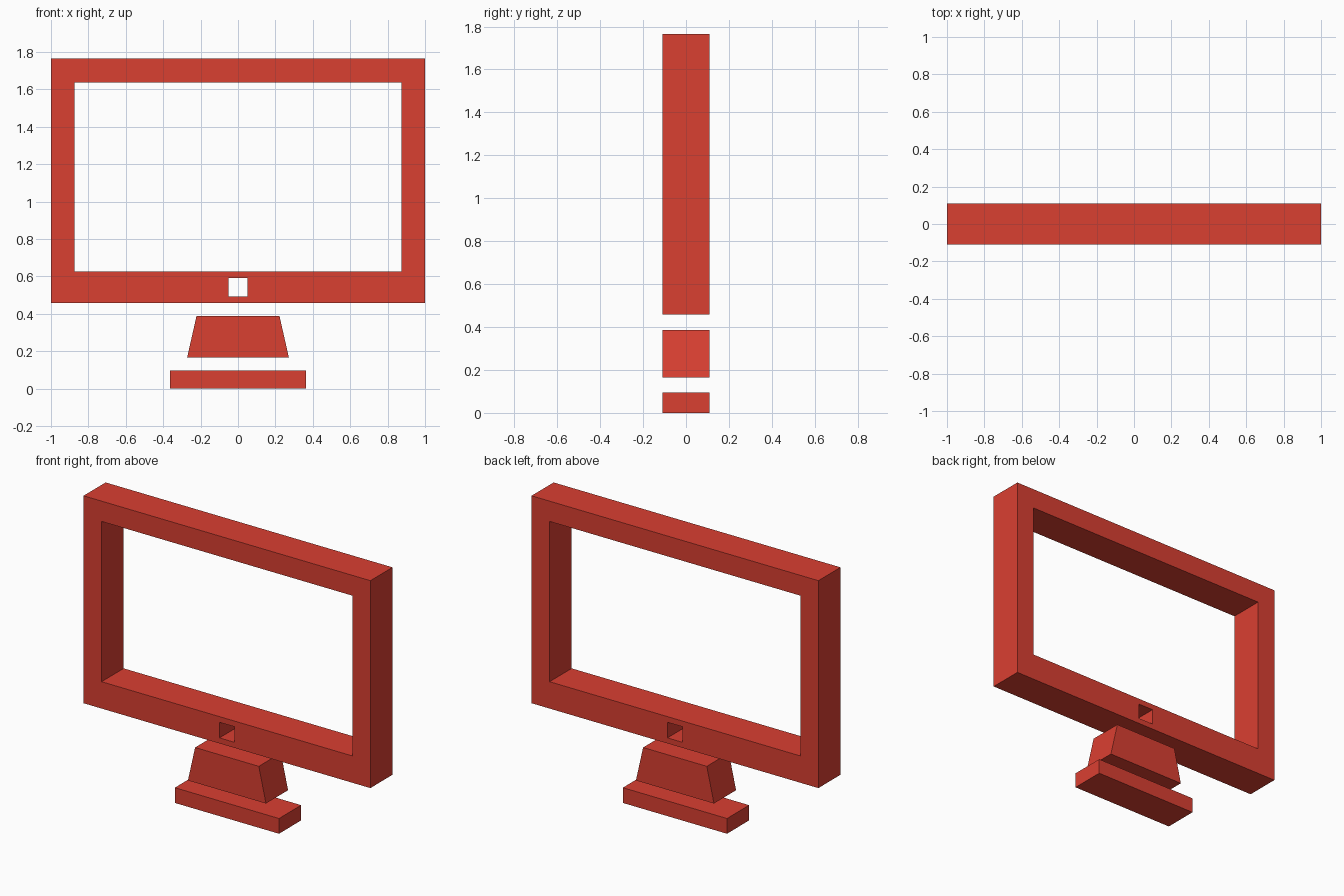
import bpy, bmesh, math
from mathutils import Matrix

if "Cube" in bpy.data.objects:
    bpy.data.objects.remove(bpy.data.objects["Cube"])

HALF_DEPTH = 0.11

red = bpy.data.materials.new("red")
red.diffuse_color = (0.70, 0.050, 0.031, 1.0)
red.use_nodes = True
red.node_tree.nodes["Principled BSDF"].inputs["Base Color"].default_value = red.diffuse_color


def box(half_width, bottom, top):
    return trapezoid(half_width, half_width, bottom, top)


def trapezoid(half_bottom, half_top, bottom, top):
    return [(-half_bottom, bottom), (half_bottom, bottom), (half_top, top), (-half_top, top)]


def extruded_part(name, *loops):
    """Extrude front outlines (x, z) through the depth; inner loops become holes."""
    curve = bpy.data.curves.new(name + "_profile", "CURVE")
    curve.dimensions = "2D"
    curve.fill_mode = "BOTH"
    curve.extrude = HALF_DEPTH
    for loop in loops:
        spline = curve.splines.new("POLY")
        spline.points.add(len(loop) - 1)
        spline.use_cyclic_u = True
        spline.use_smooth = False
        for point, (x, z) in zip(spline.points, loop):
            point.co = (x, z, 0, 1)
    helper = bpy.data.objects.new(name + "_profile", curve)
    bpy.context.collection.objects.link(helper)
    graph = bpy.context.evaluated_depsgraph_get()
    mesh = bpy.data.meshes.new_from_object(helper.evaluated_get(graph))
    bpy.data.objects.remove(helper)

    # stand the profile upright, weld it and merge the flat triangles
    bm = bmesh.new()
    bm.from_mesh(mesh)
    bm.transform(Matrix.Rotation(math.radians(90), 4, "X"))
    bmesh.ops.remove_doubles(bm, verts=bm.verts, dist=0.0005)
    bmesh.ops.recalc_face_normals(bm, faces=bm.faces)
    for face in bm.faces:
        face.smooth = False
        face.material_index = 0
    bm.to_mesh(mesh)
    bm.free()
    mesh.name = name
    mesh.materials.clear()
    mesh.materials.append(red)
    part = bpy.data.objects.new(name, mesh)
    bpy.context.collection.objects.link(part)
    return part


# Screen frame with the screen opening and the small button hole
extruded_part("screen_frame",
              box(1.0, 0.458, 1.765),
              box(0.874, 0.627, 1.637),
              box(0.052, 0.493, 0.591))

# Tapered neck and flat foot, each floating free
extruded_part("stand_neck", trapezoid(0.272, 0.222, 0.166, 0.387))
extruded_part("stand_base", box(0.363, 0.0, 0.096))
